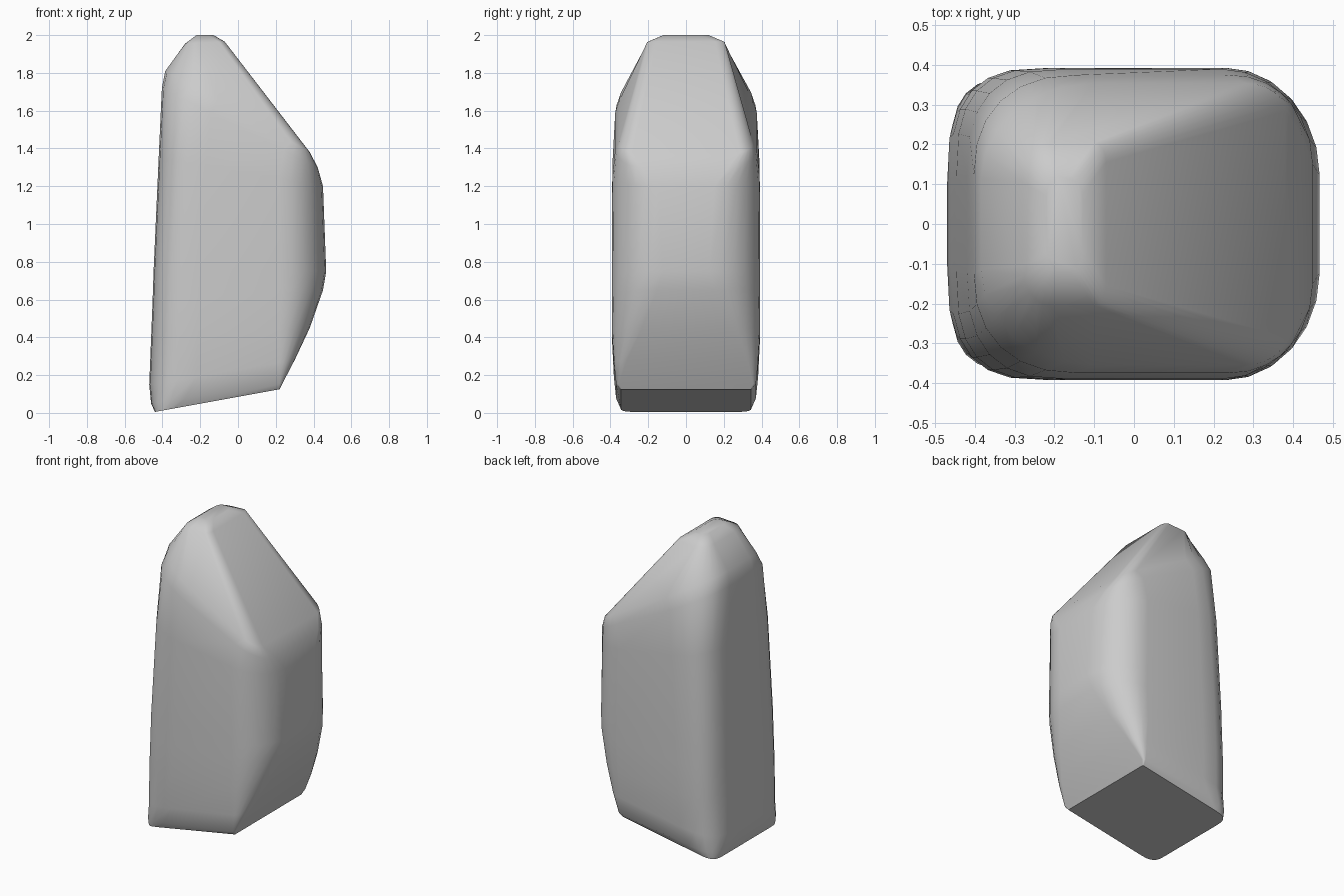
import bpy, bmesh, math

old = bpy.data.objects.get("Cube")
if old:
    bpy.data.objects.remove(old, do_unlink=True)

stone = bpy.data.materials.new("stone grey")
stone.use_nodes = True
GREY = (0.6, 0.6, 0.6, 1)
stone.diffuse_color = GREY
stone.node_tree.nodes["Principled BSDF"].inputs["Base Color"].default_value = GREY

# Tilted rounded-rectangle sections, bottom to top:
# (left x, left z, right x, right z, half depth,
#  left corner rx, ry, fullness, right corner rx, ry)
SECTIONS = [
    (-.44, .005, .22, .125, .345, .10, .10, 3, .005, .005),
    (-.46, .05, .235, .155, .37, .18, .20, 3, .015, .015),
    (-.47, .15, .30, .28, .382, .25, .28, 3, .08, .07),
    (-.46, .40, .38, .45, .393, .25, .28, 3, .16, .16),
    (-.452, .60, .45, .65, .393, .25, .28, 3, .22, .24),
    (-.447, .75, .467, .75, .393, .25, .28, 3, .24, .27),
    (-.42, 1.35, .45, 1.20, .39, .25, .27, 2.7, .23, .24),
    (-.403, 1.72, .422, 1.30, .375, .26, .25, 2.3, .18, .15),
    (-.385, 1.81, .38, 1.38, .354, .28, .24, 2, .10, .07),
    (-.28, 1.955, -.07, 1.965, .205, .07, .10, 2, .03, .05),
    (-.22, 2.0, -.13, 2.0, .12, .03, .05, 2, .03, .05),
]
STEPS = 6


def ring(bm, xl, zl, xr, zr, hy, lrx, lry, full, rrx, rry):
    """One closed section whose height runs linearly from left to right."""
    corners = [(xr, rrx, rry, 2, 1, 1), (xl, lrx, lry, full, -1, 1),
               (xl, lrx, lry, full, -1, -1), (xr, rrx, rry, 2, 1, -1)]
    verts = []
    for k, (xe, rx, ry, p, sx, sy) in enumerate(corners):
        for i in range(STEPS + 1):
            a = (k + i / STEPS) * math.pi / 2
            x = xe - sx * rx * (1 - abs(math.cos(a)) ** (2 / p))
            y = sy * (hy - ry * (1 - abs(math.sin(a)) ** (2 / p)))
            z = zl + (zr - zl) * (x - xl) / (xr - xl)
            verts.append(bm.verts.new((x, y, z)))
    return verts


# Loft the sections into one solid block
bm = bmesh.new()
rings = [ring(bm, *s) for s in SECTIONS]
n = len(rings[0])
for low, high in zip(rings, rings[1:]):
    for i in range(n):
        j = (i + 1) % n
        bm.faces.new((low[i], low[j], high[j], high[i]))
underside = bm.faces.new(rings[0][::-1])
bm.faces.new(rings[-1])
bmesh.ops.recalc_face_normals(bm, faces=bm.faces)

# Smooth sides with a crisp underside
for face in bm.faces:
    face.smooth = True
for edge in underside.edges:
    edge.smooth = False

mesh = bpy.data.meshes.new("boulder")
bm.to_mesh(mesh)
bm.free()
mesh.materials.append(stone)
boulder = bpy.data.objects.new("boulder", mesh)
bpy.context.collection.objects.link(boulder)
